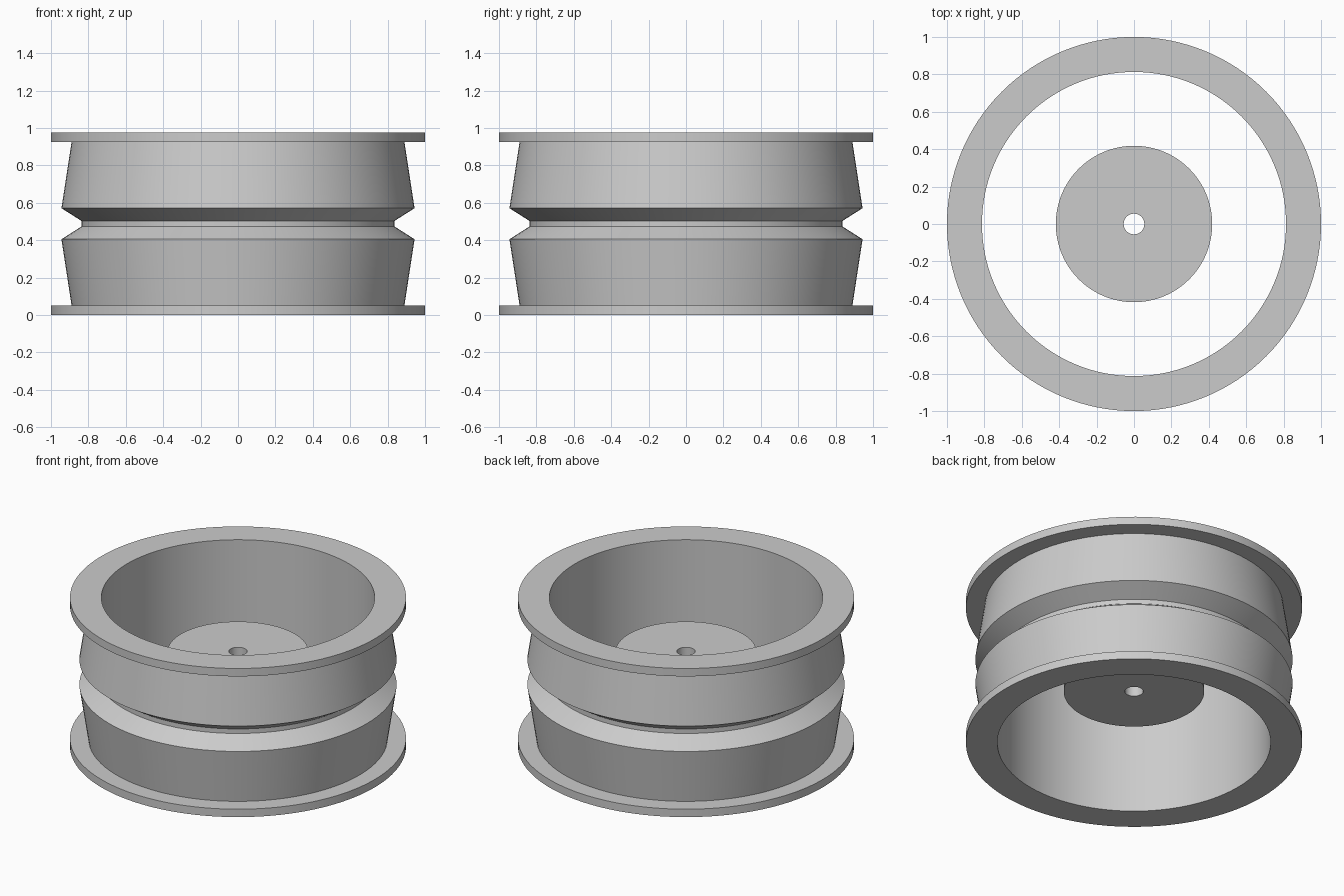
import bpy
import bmesh
from math import pi, radians

cube = bpy.data.objects.get("Cube")
if cube:
    bpy.data.objects.remove(cube, do_unlink=True)

SEGMENTS = 128
HEIGHT = 0.976

grey = bpy.data.materials.new("plain_grey")
grey.use_nodes = True
colour = (0.6, 0.6, 0.6, 1)
grey.diffuse_color = colour
grey.node_tree.nodes["Principled BSDF"].inputs["Base Color"].default_value = colour


def lathe(name, profile):
    """Revolve a closed (radius, height) profile about the z axis."""
    bm = bmesh.new()
    verts = [bm.verts.new((r, 0, z)) for r, z in profile]
    edges = [bm.edges.new((a, b)) for a, b in zip(verts, verts[1:] + verts[:1])]
    bmesh.ops.spin(bm, geom=verts + edges, cent=(0, 0, 0), axis=(0, 0, 1),
                   angle=2 * pi, steps=SEGMENTS, use_merge=True)
    bmesh.ops.remove_doubles(bm, verts=bm.verts, dist=1e-5)
    bmesh.ops.recalc_face_normals(bm, faces=bm.faces)
    mesh = bpy.data.meshes.new(name)
    bm.to_mesh(mesh)
    bm.free()
    mesh.materials.append(grey)
    obj = bpy.data.objects.new(name, mesh)
    bpy.context.collection.objects.link(obj)
    bpy.ops.object.select_all(action="DESELECT")
    obj.select_set(True)
    bpy.context.view_layer.objects.active = obj
    bpy.ops.object.shade_smooth_by_angle(angle=radians(25))
    return obj


def mirrored(half):
    """Complete a profile by reflecting it about mid height."""
    return half + [(r, HEIGHT - z) for r, z in reversed(half)]


# Rim: flange, flared barrel and central groove, with a straight bore
lathe("wheel_rim", mirrored([(0.813, 0), (1, 0), (1, 0.052), (0.89, 0.052),
                             (0.944, 0.405), (0.837, 0.473)]))

# Hub: separate thick disc with an axle hole
lathe("wheel_hub", mirrored([(0.055, 0.353), (0.418, 0.353)]))
